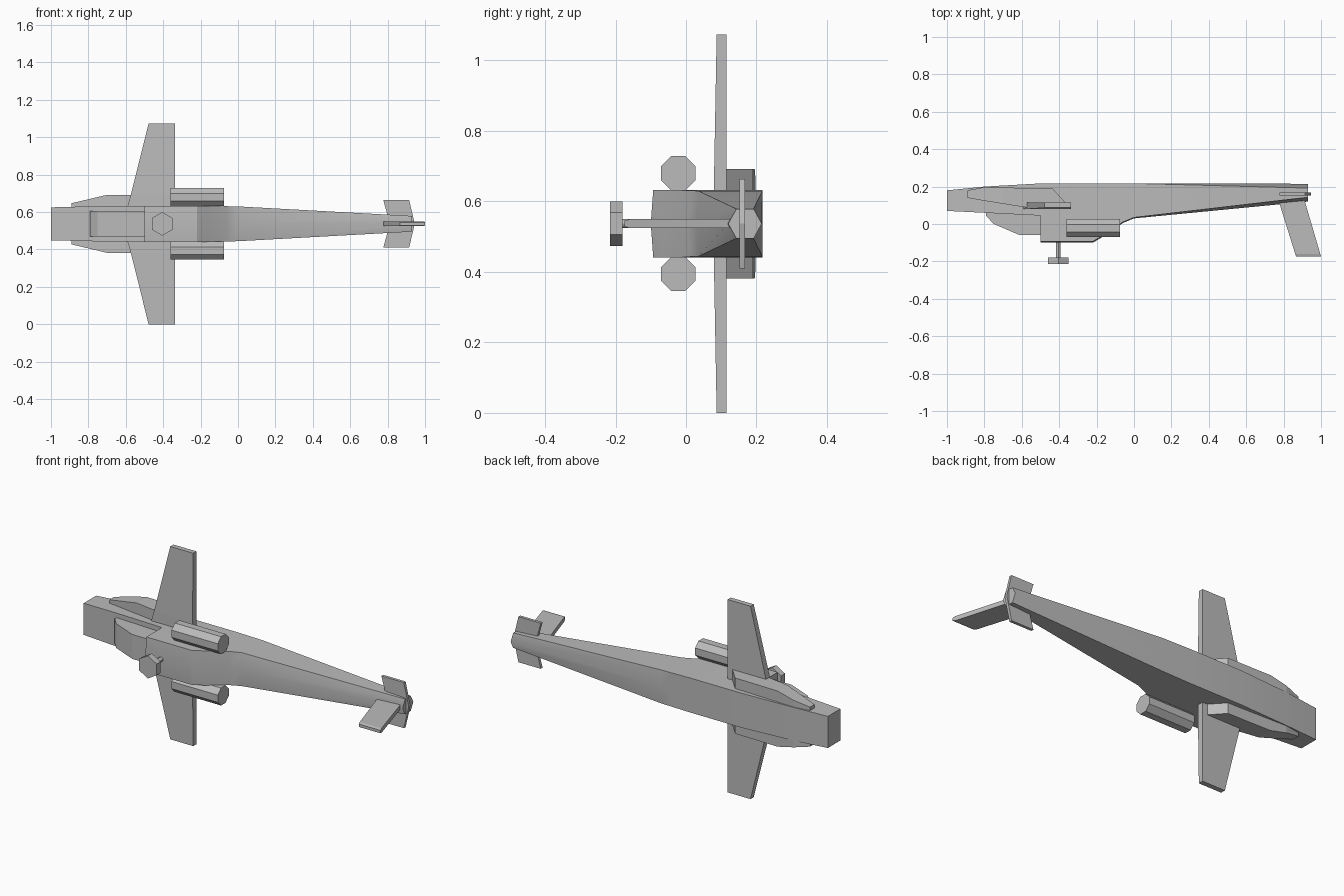
import bpy, bmesh, math

if "Cube" in bpy.data.objects:
    bpy.data.objects.remove(bpy.data.objects["Cube"])

MID = 0.537  # height of the aircraft's plane of symmetry (it lies on its side)

grey = bpy.data.materials.new("plain grey")
grey.use_nodes = True
grey.diffuse_color = (0.5, 0.5, 0.5, 1)
grey.node_tree.nodes["Principled BSDF"].inputs["Base Color"].default_value = (0.5, 0.5, 0.5, 1)


def loft(name, rings, smooth=False):
    """Skin a list of equal-length point rings and cap both ends."""
    bm = bmesh.new()
    loops = [[bm.verts.new((x, y, MID + s)) for x, y, s in ring] for ring in rings]
    count = len(loops[0])
    for a, b in zip(loops, loops[1:]):
        for i in range(count):
            j = (i + 1) % count
            bm.faces.new((a[i], a[j], b[j], b[i]))
    bm.faces.new(loops[0])
    bm.faces.new(loops[-1])
    bmesh.ops.remove_doubles(bm, verts=bm.verts, dist=0.0005)
    bmesh.ops.recalc_face_normals(bm, faces=bm.faces)
    mesh = bpy.data.meshes.new(name)
    bm.to_mesh(mesh)
    bm.free()
    mesh.materials.append(grey)
    obj = bpy.data.objects.new(name, mesh)
    bpy.context.collection.objects.link(obj)
    if smooth:
        bpy.ops.object.select_all(action="DESELECT")
        obj.select_set(True)
        bpy.context.view_layer.objects.active = obj
        bpy.ops.object.shade_smooth_by_angle(angle=math.radians(30))
    return obj


def circle(sides, radius, turn=0.0):
    return [(radius * math.cos(turn + math.tau * i / sides),
             radius * math.sin(turn + math.tau * i / sides)) for i in range(sides)]


# Fuselage: x, half width, roof ridge, roof corner, belly corner, belly ridge
stations = [
    (-1.0, 0.088, 0.07, 0.07, 0.18, 0.18),
    (-0.8, 0.093, 0.06, 0.06, 0.2, 0.2),
    (-0.5, 0.096, 0.045, 0.045, 0.217, 0.217),
    (-0.5, 0.096, -0.1, -0.093, 0.217, 0.217),
    (-0.22, 0.096, -0.1, -0.093, 0.217, 0.217),
    (-0.17, 0.096, -0.07, -0.064, 0.217, 0.217),
    (-0.06, 0.094, 0.005, 0.01, 0.217, 0.217),
    (0.0, 0.093, 0.03, 0.035, 0.217, 0.217),
    (0.93, 0.042, 0.12, 0.143, 0.192, 0.215),
]
loft("fuselage", [
    [(x, top, 0), (x, shoulder, w), (x, chine, w),
     (x, keel, 0), (x, chine, -w), (x, shoulder, -w)]
    for x, w, top, shoulder, chine, keel in stations], smooth=True)

# Canopy
canopy = [(-0.79, 0.1), (-0.79, 0.043), (-0.75, 0.0), (-0.61, -0.06), (-0.49, -0.06), (-0.49, 0.1)]
loft("canopy", [[(x, y, s) for x, y in canopy] for s in (-0.068, 0.068)])

# Rotor mast and hub
for name, sides, radius, y0, y1 in (("rotor_mast", 12, 0.013, -0.08, -0.19),
                                    ("rotor_hub", 6, 0.063, -0.18, -0.215)):
    outline = circle(sides, radius, math.pi / 2)
    loft(name, [[(-0.405 + a, y, b) for a, b in outline] for y in (y0, y1)], sides > 6)

# Paired parts on each side
sponson = [(-0.89, 0.18), (-0.8, 0.197), (-0.435, 0.19), (-0.34, 0.082), (-0.555, 0.085), (-0.89, 0.14)]
for side, tag in ((1, "upper"), (-1, "lower")):
    # Cheek sponson, narrowing toward the nose
    def bulge(x):
        return 0.11 + 0.045 * min(1, (x + 0.89) / 0.19)
    bow = [(-0.89, 0.14, 0.18), (-0.8, 0.124, 0.197), (-0.7, 0.108, 0.195),
           (-0.555, 0.085, 0.192), (-0.435, 0.083, 0.19), (-0.34, 0.081, 0.085)]
    loft(tag + "_sponson", [
        [(x, lo, side * 0.08), (x, lo, side * bulge(x)),
         (x, hi, side * bulge(x)), (x, hi, side * 0.08)] for x, lo, hi in bow])

    # Stub wing
    loft(tag + "_wing", [
        [(lead, 0.115, side * s), (-0.337, 0.115, side * s),
         (-0.337, y, side * s), (lead, y, side * s)]
        for s, lead, y in ((0.08, -0.595, 0.08), (0.155, -0.573, 0.08), (0.537, -0.478, 0.087))])

    # Engine pod
    octagon = circle(8, 0.0525, math.pi / 8)
    loft(tag + "_engine_pod", [
        [(x, -0.022 + a, side * 0.143 + b) for a, b in octagon] for x in (-0.36, -0.075)])

    # Tailplane
    loft(tag + "_tailplane", [
        [(x0, 0.152, side * s), (x1, 0.152, side * s), (x1, 0.168, side * s), (x0, 0.168, side * s)]
        for s, x0, x1 in ((0.0, 0.81, 0.945), (0.043, 0.80, 0.935), (0.127, 0.777, 0.915))])

# Tail fin, swept back, with a chamfered tip
loft("tail_fin", [
    [(x0, y, -t), (x1, y, -t), (x1, y, t), (x0, y, t)]
    for y, x0, x1, t in ((0.15, 0.765, 0.905, 0.0125), (-0.16, 0.862, 0.996, 0.0125),
                         (-0.175, 0.867, 1.0, 0.008))])
